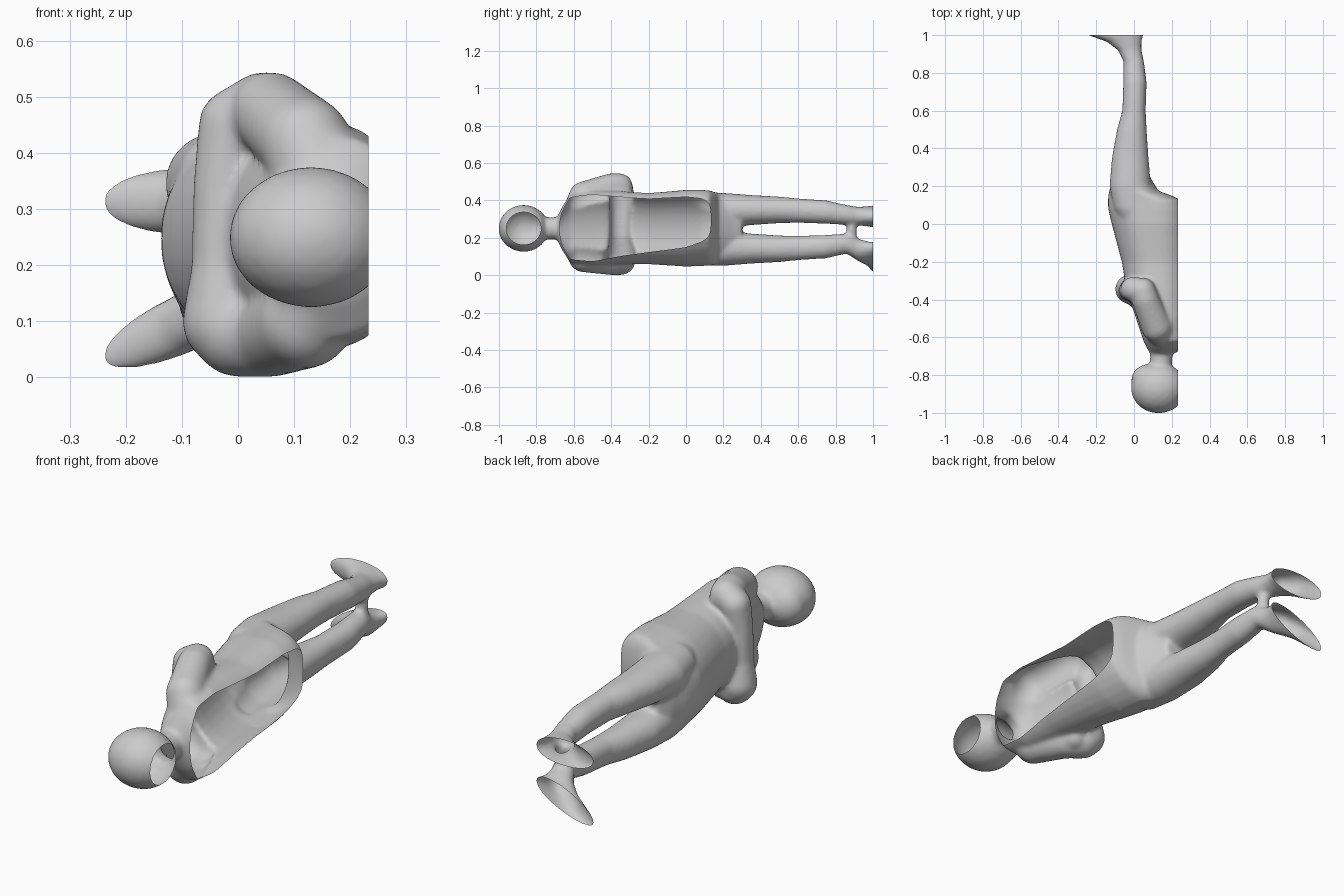
import bpy, bmesh, math
from mathutils import Vector, Matrix

bm = bmesh.new()
SIDES = 32


def loft(sections, power=2.3, back_only=False):
    """Closed loft along y. Section: y, x0, x1, z0, z1, shear of z along x."""
    rings = []
    for y, x0, x1, z0, z1, shear in sections:
        cx, cz, rx, rz = (x0 + x1) / 2, (z0 + z1) / 2, (x1 - x0) / 2, (z1 - z0) / 2
        ring = []
        for i in range(SIDES):
            a = 2 * math.pi * i / SIDES
            c, s = math.cos(a), math.sin(a)
            dx = rx * math.copysign(abs(c) ** (2 / power), c)
            dz = rz * math.copysign(abs(s) ** (2 / power), s)
            lean = shear * (max(dx, 0) if back_only else dx)
            ring.append(bm.verts.new((cx + dx, y, cz + dz + lean)))
        rings.append(ring)
    for a, b in zip(rings, rings[1:]):
        for i in range(SIDES):
            j = (i + 1) % SIDES
            bm.faces.new((a[i], a[j], b[j], b[i]))
    bm.faces.new(rings[0])
    bm.faces.new(rings[-1][::-1])


def ball(p, r):
    bmesh.ops.create_icosphere(bm, subdivisions=3, radius=1,
                               matrix=Matrix.Translation(p) @ Matrix.Diagonal((*r, 1)))


def limb(points, steps=9):
    """Rounded limb through (x, y, z, radius) points."""
    for a, b in zip(points, points[1:]):
        for k in range(steps + 1):
            v = Vector(a).lerp(Vector(b), k / steps)
            ball(v[:3], (v[3],) * 3)


# head with jaw, and neck
ball((0.13, -0.868, 0.25), (0.147, 0.135, 0.126))
ball((0.085, -0.825, 0.25), (0.1, 0.085, 0.095))
loft([(-0.82, 0.07, 0.2, 0.18, 0.32, 0), (-0.74, 0.085, 0.2, 0.19, 0.31, 0),
      (-0.69, 0.085, 0.205, 0.19, 0.31, 0), (-0.62, 0.07, 0.22, 0.15, 0.35, 0)], 2)

# torso with the jacket bulging past the cut plane
loft([(-0.69, 0.09, 0.2, 0.19, 0.31, 0), (-0.66, 0.07, 0.27, 0.13, 0.37, 0),
      (-0.62, 0.05, 0.31, 0.07, 0.43, 0), (-0.5, 0.01, 0.31, 0.05, 0.455, 0),
      (-0.35, -0.04, 0.3, 0.06, 0.45, 0.05), (-0.2, -0.065, 0.29, 0.058, 0.437, 0.15),
      (0.0, -0.118, 0.28, 0.045, 0.45, 0.24), (0.08, -0.137, 0.268, 0.048, 0.447, 0.28),
      (0.125, -0.138, 0.252, 0.05, 0.445, 0.28), (0.15, -0.136, 0.2, 0.052, 0.443, 0.22),
      (0.175, -0.132, 0.13, 0.055, 0.44, 0.1), (0.25, -0.105, 0.085, 0.07, 0.425, 0),
      (0.3, -0.07, 0.06, 0.1, 0.4, 0)], 2.1, True)

# legs and feet
for far in (True, False):
    leg = [(-0.02, -0.05, 0.06, 0.29, 0.41), (0.08, -0.105, 0.08, 0.262, 0.438),
           (0.2, -0.13, 0.09, 0.25, 0.44), (0.35, -0.117, 0.077, 0.268, 0.428),
           (0.5, -0.09, 0.067, 0.278, 0.42), (0.6, -0.062, 0.062, 0.28, 0.41),
           (0.75, -0.057, 0.067, 0.275, 0.4), (0.86, -0.055, 0.053, 0.268, 0.375)]
    if far:
        foot = [(0.92, -0.085, 0.04, 0.265, 0.365, 0), (0.965, -0.145, 0.04, 0.262, 0.368, 0),
                (1.0, -0.245, 0.05, 0.255, 0.372, 0), (1.05, -0.26, 0.06, 0.25, 0.375, 0)]
        sections = [(*s, 0) for s in leg] + foot
    else:
        foot = [(0.92, -0.085, 0.04, 0.075, 0.195, 0.15), (0.965, -0.145, 0.04, 0.06, 0.175, 0.3),
                (1.0, -0.245, 0.05, 0.04, 0.15, 0.4), (1.05, -0.26, 0.06, 0.04, 0.15, 0.4)]
        sections = [(y, x0 + (0.025 if y < 0.3 else 0.01), x1, 0.49 - z1, 0.49 - z0, 0)
                    for y, x0, x1, z0, z1 in leg] + foot
    loft(sections, 2.1)

# small web between the ankles
limb([(0, 0.885, 0.18, 0.028), (0, 0.885, 0.29, 0.028)])

# folded arms: shoulder, elbow, then forearms crossing the chest
limb([(0.15, -0.57, 0.35, 0.085), (0.12, -0.545, 0.42, 0.082), (0.06, -0.4, 0.472, 0.073),
      (0.045, -0.355, 0.475, 0.07), (-0.005, -0.345, 0.45, 0.066), (-0.025, -0.35, 0.34, 0.056)])
limb([(0.15, -0.57, 0.15, 0.085), (0.12, -0.545, 0.1, 0.085), (0.06, -0.4, 0.076, 0.076),
      (0.0, -0.35, 0.08, 0.08), (-0.022, -0.345, 0.1, 0.078), (-0.025, -0.35, 0.2, 0.058),
      (-0.025, -0.35, 0.34, 0.056)])
# loose sleeves hanging behind the upper arms
for z0, z1 in ((0.405, 0.465), (0.115, 0.068)):
    limb([(0.14, -0.54, z0, 0.072), (0.055, -0.34, z1, 0.055)])

bmesh.ops.recalc_face_normals(bm, faces=bm.faces)
mesh = bpy.data.meshes.new("body_parts")
bm.to_mesh(mesh)
bm.free()
source = bpy.data.objects.new("body_parts", mesh)
bpy.context.collection.objects.link(source)

# fuse all parts into one smooth skin
fuse = source.modifiers.new("fuse", 'REMESH')
fuse.mode = 'VOXEL'
fuse.voxel_size = 0.009
soften = source.modifiers.new("soften", 'SMOOTH')
soften.factor = 0.5
soften.iterations = 12
deps = bpy.context.evaluated_depsgraph_get()
skin = bpy.data.meshes.new_from_object(source.evaluated_get(deps))
bpy.data.objects.remove(source)

# slice the hollow skin open along the back and under the soles
bm = bmesh.new()
bm.from_mesh(skin)
for co, no in (((0.233, 0, 0), (1, 0, 0)), ((0, 1.0, 0), (0, 1, 0))):
    bmesh.ops.bisect_plane(bm, geom=bm.verts[:] + bm.edges[:] + bm.faces[:],
                           plane_co=co, plane_no=no, clear_outer=True)
for f in bm.faces:
    f.smooth = True
bm.to_mesh(skin)
bm.free()
skin.name = "reclining_figure"
figure = bpy.data.objects.new("reclining_figure", skin)
bpy.context.collection.objects.link(figure)
